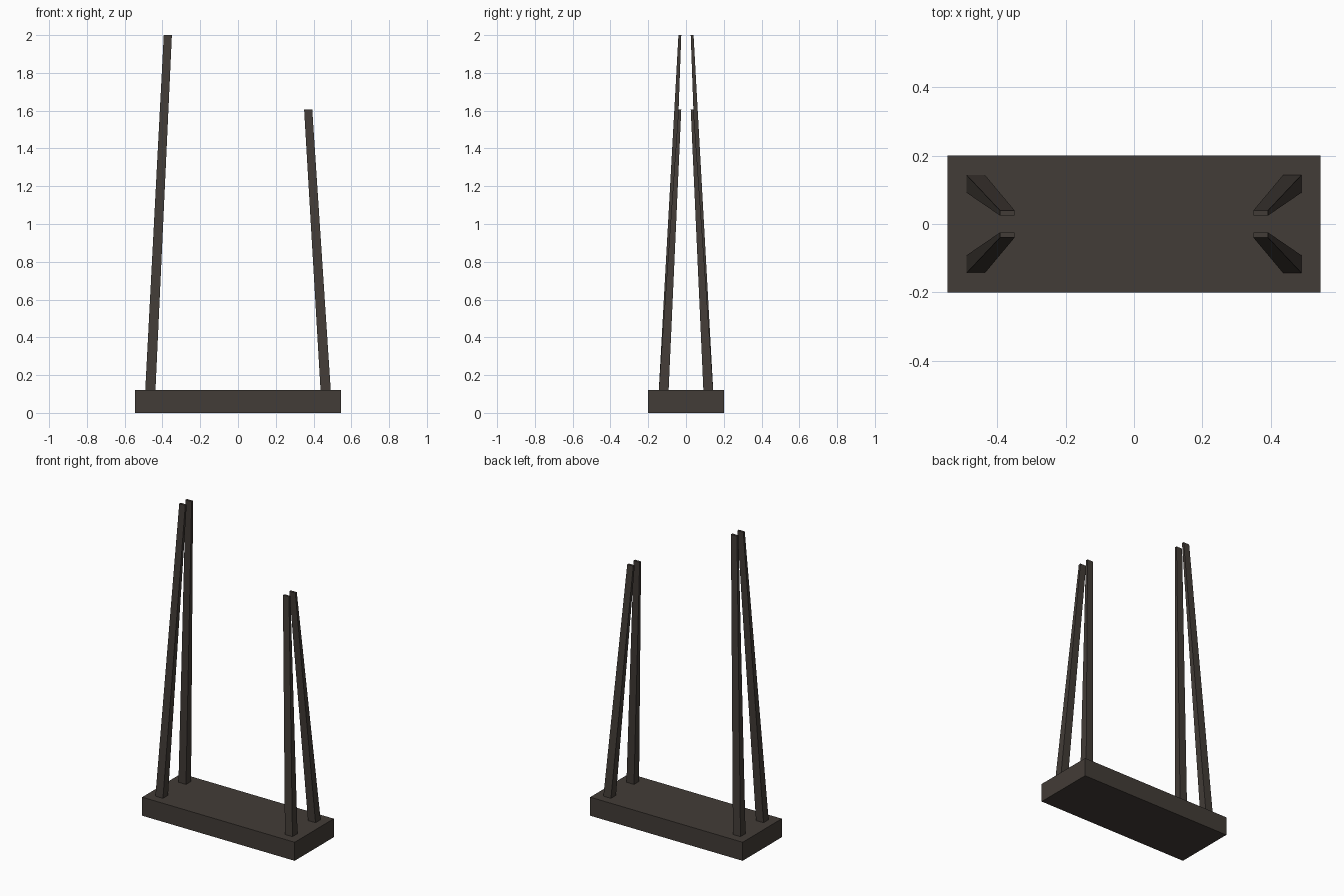
import bpy
import bmesh

if "Cube" in bpy.data.objects:
    bpy.data.objects.remove(bpy.data.objects["Cube"])

mat = bpy.data.materials.new("dark_wood")
mat.diffuse_color = (0.055, 0.045, 0.038, 1)
mat.use_nodes = True
mat.node_tree.nodes["Principled BSDF"].inputs["Base Color"].default_value = mat.diffuse_color


def frustum(name, low, high):
    """Six-sided block between two rectangles (x0, x1, y0, y1, z)."""
    bm = bmesh.new()
    rings = []
    for x0, x1, y0, y1, z in (low, high):
        rings.append([bm.verts.new((x, y, z)) for x, y in
                      ((x0, y0), (x1, y0), (x1, y1), (x0, y1))])
    a, b = rings
    bm.faces.new(a[::-1])
    bm.faces.new(b)
    for i in range(4):
        j = (i + 1) % 4
        bm.faces.new((a[i], a[j], b[j], b[i]))
    bmesh.ops.recalc_face_normals(bm, faces=bm.faces)
    me = bpy.data.meshes.new(name)
    bm.to_mesh(me)
    bm.free()
    me.materials.append(mat)
    ob = bpy.data.objects.new(name, me)
    bpy.context.collection.objects.link(ob)
    return ob


BASE_TOP = 0.12

# Base slab
frustum("base", (-0.546, 0.546, -0.2, 0.2, 0), (-0.546, 0.546, -0.2, 0.2, BASE_TOP))

# Tapered, inward-leaning posts: tall pair on the left, short pair on the right
for side, sx, top in (("left", -1, 2.0), ("right", 1, 1.607)):
    for end, sy in (("front", -1), ("back", 1)):
        frustum(f"{side}_{end}_post",
                (sx * 0.437, sx * 0.491, sy * 0.092, sy * 0.144, BASE_TOP),
                (sx * 0.35, sx * 0.393, sy * 0.025, sy * 0.04, top))
